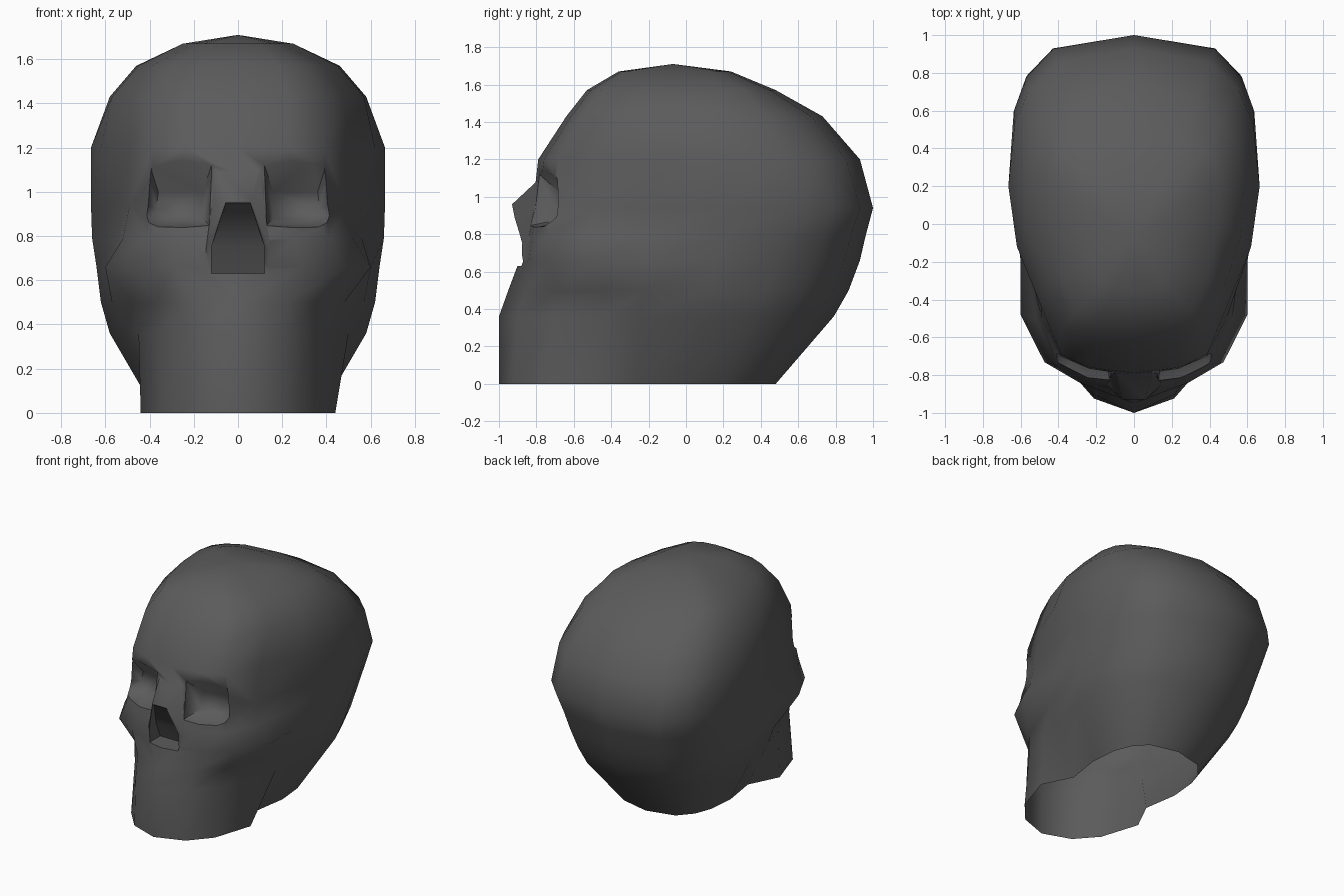
import bpy, bmesh
from math import sin, cos, pi, radians

if "Cube" in bpy.data.objects:
    bpy.data.objects.remove(bpy.data.objects["Cube"])


def add_object(name, bm):
    bmesh.ops.recalc_face_normals(bm, faces=bm.faces)
    me = bpy.data.meshes.new(name)
    bm.to_mesh(me)
    bm.free()
    ob = bpy.data.objects.new(name, me)
    bpy.context.collection.objects.link(ob)
    return ob


def hull(name, points, sides=(-1, 1)):
    """Convex block from points, placed on the given sides of x = 0."""
    bm = bmesh.new()
    for x, y, z in points:
        for s in sides:
            bm.verts.new((s * x, y, z))
    bmesh.ops.convex_hull(bm, input=bm.verts)
    return add_object(name, bm)


def combine(target, tool, operation):
    """Apply a boolean and discard the tool."""
    tool.hide_render = True
    mod = target.modifiers.new(operation, 'BOOLEAN')
    mod.operation, mod.object, mod.solver = operation, tool, 'EXACT'
    bpy.context.view_layer.objects.active = target
    bpy.ops.object.modifier_apply(modifier=mod.name)
    bpy.data.objects.remove(tool)


# Skull sections: z, front y, face half width and y, notch half width and y,
# cranium half width and y, back y, face roundness, cranium roundness
SECTIONS = [
    (0.00, -1.00, .44, -.48, .33, -.26, .37, 0.00, .48, 1.2, .75),
    (0.36, -1.00, .45, -.45, .50, -.26, .58, 0.08, .79, 1.5, .8),
    (0.50, -0.95, .48, -.44, .57, -.22, .62, 0.12, .87, 1.5, .8),
    (0.66, -0.89, .60, -.48, .60, -.20, .64, 0.15, .93, 1.0, .75),
    (0.79, -0.86, .52, -.50, .56, -.20, .66, 0.18, .96, .80, .7),
    (0.94, -0.82, .49, -.50, .56, -.20, .665, .20, 1.0, .70, .6),
    (1.20, -0.79, .49, -.44, .62, -.12, .665, .20, .93, .70, .7),
    (1.43, -0.64, .48, -.33, .57, -.05, .58, 0.20, .73, .65, .8),
    (1.57, -0.53, .39, -.27, .45, 0.00, .46, 0.20, .48, .65, .8),
    (1.67, -0.36, .20, -.20, .25, 0.00, .25, 0.10, .24, .70, .8),
]


def half_ring(z, f, wf, yf, wt, yt, wc, yc, b, e, c):
    pts = [(wf * sin(a), yf + (f - yf) * abs(cos(a)) ** e)
           for a in (0, pi * .16, pi * .29)]
    pts += [(wf, yf), (wt, yt), (wc, yc)]
    pts += [(wc * cos(a) ** c, yc + (b - yc) * sin(a) ** (c + .1))
            for a in (pi * .12, pi * .22, pi * .34)]
    return pts + [(0, b)]


# Skull body: stacked rings closed by a crown point and a temporary base
bm = bmesh.new()
rings = []
for row in SECTIONS:
    half = half_ring(*row)
    loop = half + [(-x, y) for x, y in half[-2:0:-1]]
    rings.append([bm.verts.new((x, y, row[0])) for x, y in loop])
n = len(rings[0])
for lo, hi in zip(rings, rings[1:]):
    for i in range(n):
        j = (i + 1) % n
        bm.faces.new((lo[i], lo[j], hi[j], hi[i]))
crown = bm.verts.new((0, -.07, 1.71))
for i in range(n):
    bm.faces.new((rings[-1][i], rings[-1][(i + 1) % n], crown))
bm.faces.new(rings[0][::-1])
skull = add_object("skull", bm)

# Eye sockets: shallow pits with a sloping roof and a flat floor
SOCKET = [(.08, -.92, 1.24), (.44, -.80, 1.24), (.46, -.78, .86),
          (.42, -.92, .80), (.10, -.96, .82),
          (.16, -.65, 1.00), (.36, -.61, 1.00), (.37, -.61, .92),
          (.32, -.64, .87), (.16, -.67, .88)]
for s in (-1, 1):
    combine(skull, hull("eye_socket_cutter", SOCKET, (s,)), 'DIFFERENCE')

# Nose bridge and the rims of the nasal opening
nose = hull("nose_bridge", [(.10, -.78, 1.10), (.06, -.93, .96),
                            (.145, -.85, .74), (.14, -.86, .60),
                            (.10, -.55, 1.10), (.13, -.55, .60)])
combine(skull, nose, 'UNION')

# Nasal opening: wedge sloping back to a flat ledge
cavity = hull("nasal_cutter", [(.055, -.915, .95), (.06, -1.1, .95),
                               (.12, -.75, .63), (.12, -1.1, .63),
                               (.12, -.80, .75), (.12, -1.1, .75)])
combine(skull, cavity, 'DIFFERENCE')

# Open underside
bm = bmesh.new()
bm.from_mesh(skull.data)
base = [f for f in bm.faces if all(v.co.z < .001 for v in f.verts)]
bmesh.ops.delete(bm, geom=base, context='FACES')
bm.to_mesh(skull.data)
bm.free()

# Dark grey colour
dark = bpy.data.materials.new("dark_grey")
dark.diffuse_color = (.105, .105, .105, 1)
dark.use_nodes = True
dark.node_tree.nodes["Principled BSDF"].inputs["Base Color"].default_value = dark.diffuse_color
skull.data.materials.clear()
skull.data.materials.append(dark)
for p in skull.data.polygons:
    p.material_index = 0

# Soft shading with sharp creases
bpy.ops.object.select_all(action='DESELECT')
skull.select_set(True)
bpy.context.view_layer.objects.active = skull
bpy.ops.object.shade_smooth_by_angle(angle=radians(62))
